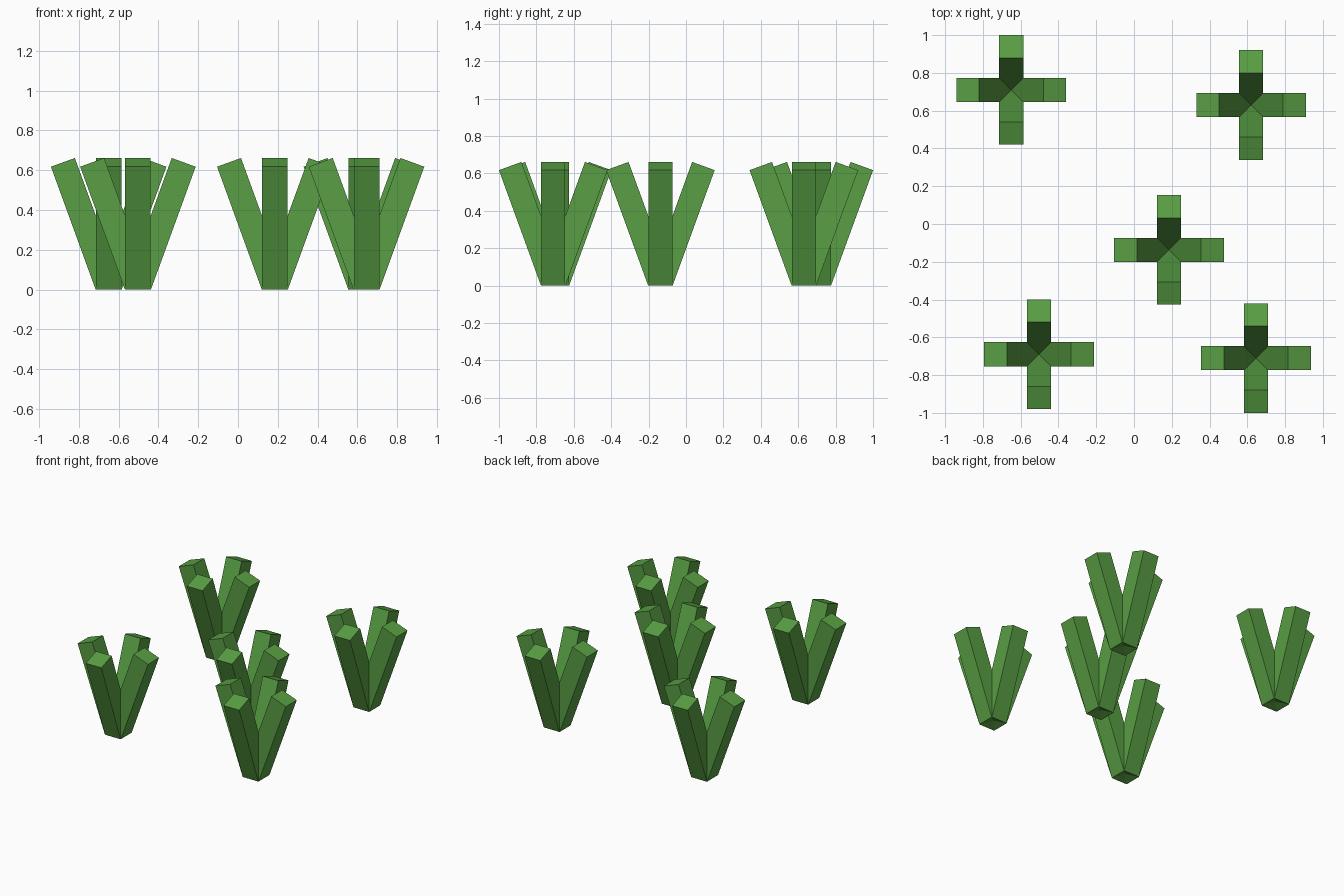
import bpy, bmesh, math
from mathutils import Matrix, Vector

if "Cube" in bpy.data.objects:
    bpy.data.objects.remove(bpy.data.objects["Cube"])

W, L, TILT = 0.128, 0.657, math.radians(20)
R = 0.0655  # distance from clump centre to each stalk's outer bottom edge

green = bpy.data.materials.new("leaf green")
green.diffuse_color = (0.098, 0.342, 0.056, 1)
green.use_nodes = True
green.node_tree.nodes["Principled BSDF"].inputs["Base Color"].default_value = green.diffuse_color


def add_stalk(bm, angle):
    """Square stalk leaning outwards, hinged on its outer bottom edge."""
    box = bmesh.ops.create_cube(bm, size=1)["verts"]
    m = (Matrix.Rotation(angle, 4, 'Z')
         @ Matrix.Translation((R, 0, 0))
         @ Matrix.Rotation(TILT, 4, 'Y')
         @ Matrix.Translation((-W / 2, 0, L / 2))
         @ Matrix.Diagonal((W, W, L, 1)))
    bmesh.ops.transform(bm, matrix=m, verts=box)


# One clump of four crossed stalks
mesh = bpy.data.meshes.new("grass_clump")
bm = bmesh.new()
for i in range(4):
    add_stalk(bm, i * math.pi / 2)
bm.to_mesh(mesh)
bm.free()
mesh.materials.append(green)

# Scattered clumps
spots = [(-0.65, 0.71), (0.62, 0.63), (0.185, -0.137),
         (-0.503, -0.69), (0.646, -0.71)]
for i, (x, y) in enumerate(spots):
    ob = bpy.data.objects.new(f"grass_clump_{i + 1}", mesh)
    ob.location = Vector((x, y, 0))
    bpy.context.collection.objects.link(ob)
